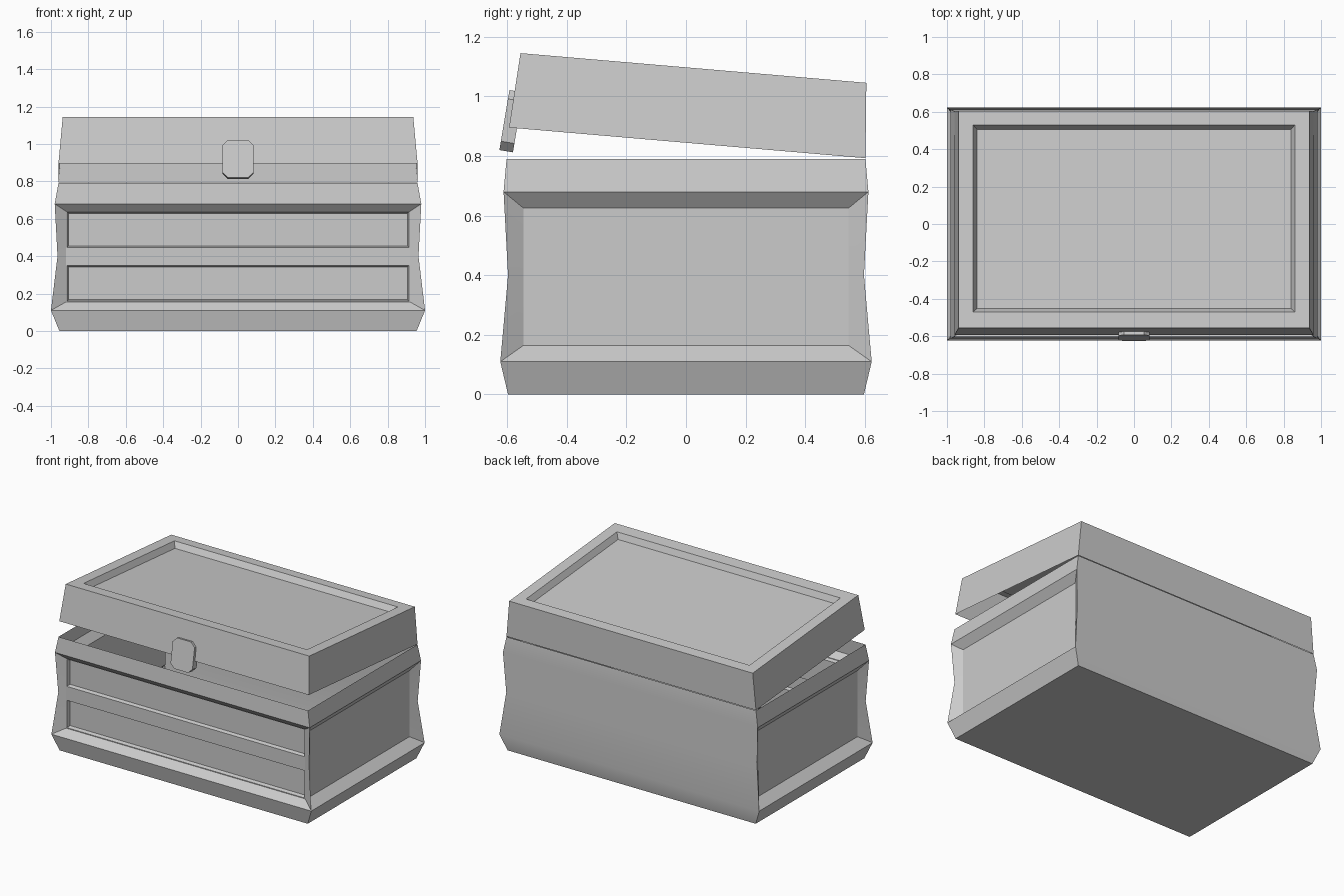
import bpy, bmesh
from math import radians
from mathutils import Matrix, Vector

if "Cube" in bpy.data.objects:
    bpy.data.objects.remove(bpy.data.objects["Cube"])


def rect(hx, y0, y1, z):
    return [(-hx, y0, z), (hx, y0, z), (hx, y1, z), (-hx, y1, z)]


def loop(bm, pts):
    return [bm.verts.new(p) for p in pts]


def bridge(bm, a, b):
    n = len(a)
    for i in range(n):
        j = (i + 1) % n
        bm.faces.new((a[i], a[j], b[j], b[i]))


def finish(bm, name, matrix=None, smooth=False):
    bmesh.ops.remove_doubles(bm, verts=bm.verts, dist=0.0001)
    bmesh.ops.recalc_face_normals(bm, faces=bm.faces)
    me = bpy.data.meshes.new(name)
    bm.to_mesh(me)
    bm.free()
    ob = bpy.data.objects.new(name, me)
    bpy.context.collection.objects.link(ob)
    if matrix:
        ob.matrix_world = matrix
    if smooth:
        bpy.context.view_layer.objects.active = ob
        ob.select_set(True)
        bpy.ops.object.shade_smooth_by_angle(angle=radians(25))
        ob.select_set(False)
    return ob


# Chest body: open shell from stacked rings with a pinched waist
bm = bmesh.new()
levels = [(0, .955, .597), (.11, 1.0, .623), (.40, .965, .597),
          (.68, .98, .612), (.79, .96, .602)]
rings = [loop(bm, rect(hx, -hy, hy, z)) for z, hx, hy in levels]
bm.faces.new(rings[0][::-1])
bridge(bm, rings[0], rings[1])
bridge(bm, rings[3], rings[4])
lo, mid, hi = rings[1:4]

# Plain curved back
for a, b in ((lo, mid), (mid, hi)):
    bm.faces.new((a[2], a[3], b[3], b[2]))


def frame(i, j):
    """Outer border of one wall, including its waist points."""
    return [lo[i], lo[j], mid[j], hi[j], hi[i], mid[i]]


# Sunken end panels
for s, (i, j) in ((1, (1, 2)), (-1, (0, 3))):
    inner = loop(bm, [(s * .938, y, z) for y, z in (
        (-.545, .165), (.545, .165), (.545, .40),
        (.545, .625), (-.545, .625), (-.545, .40))])
    bridge(bm, frame(i, j), inner)
    bm.faces.new(inner)

# Sunken front with two long recesses
FY = -.575
inner = loop(bm, [(x, FY, z) for x, z in (
    (-.92, .155), (.92, .155), (.92, .40),
    (.92, .64), (-.92, .64), (-.92, .40))])
bridge(bm, frame(0, 1), inner)
halves = [([inner[k] for k in (0, 1, 2, 5)], .16, .35),
          ([inner[k] for k in (5, 2, 3, 4)], .447, .636)]
for border, z0, z1 in halves:
    prev = border
    for inset, y in ((0, FY), (.007, FY + .025)):
        hx, a, b = .914 - inset, z0 + inset, z1 - inset
        cur = loop(bm, [(-hx, y, a), (hx, y, a), (hx, y, b), (-hx, y, b)])
        bridge(bm, prev, cur)
        prev = cur
    bm.faces.new(prev)
finish(bm, "chest_body", smooth=True)

# Lid: hollow shell with a recessed top, tipped open on its back edge
bm = bmesh.new()
steps = [rect(.96, -1.2, 0, 0), rect(.937, -1.183, -.0185, .252),
         rect(.86, -1.097, -.094, .252), rect(.84, -1.077, -.114, .212)]
lid = [loop(bm, r) for r in steps]
for a, b in zip(lid, lid[1:]):
    bridge(bm, a, b)
bm.faces.new(lid[-1])
finish(bm, "lid", Matrix.Translation((0, .602, .793))
       @ Matrix.Rotation(radians(-4.9), 4, 'X'))

# Latch: eight-sided plate following the slope of the lid front
bm = bmesh.new()
w, h, c = .084, .204, .03
outline = [(-w + c, 0), (w - c, 0), (w, c), (w, h - c),
           (w - c, h), (-w + c, h), (-w, h - c), (-w, c)]
front, back = [loop(bm, [(x, y, z) for x, z in outline]) for y in (0, .046)]
bridge(bm, front, back)
bm.faces.new(front)
bm.faces.new(back)
finish(bm, "latch", Matrix.Translation((0, -.626, .82))
       @ Matrix.Rotation(radians(-9.5), 4, 'X'))
